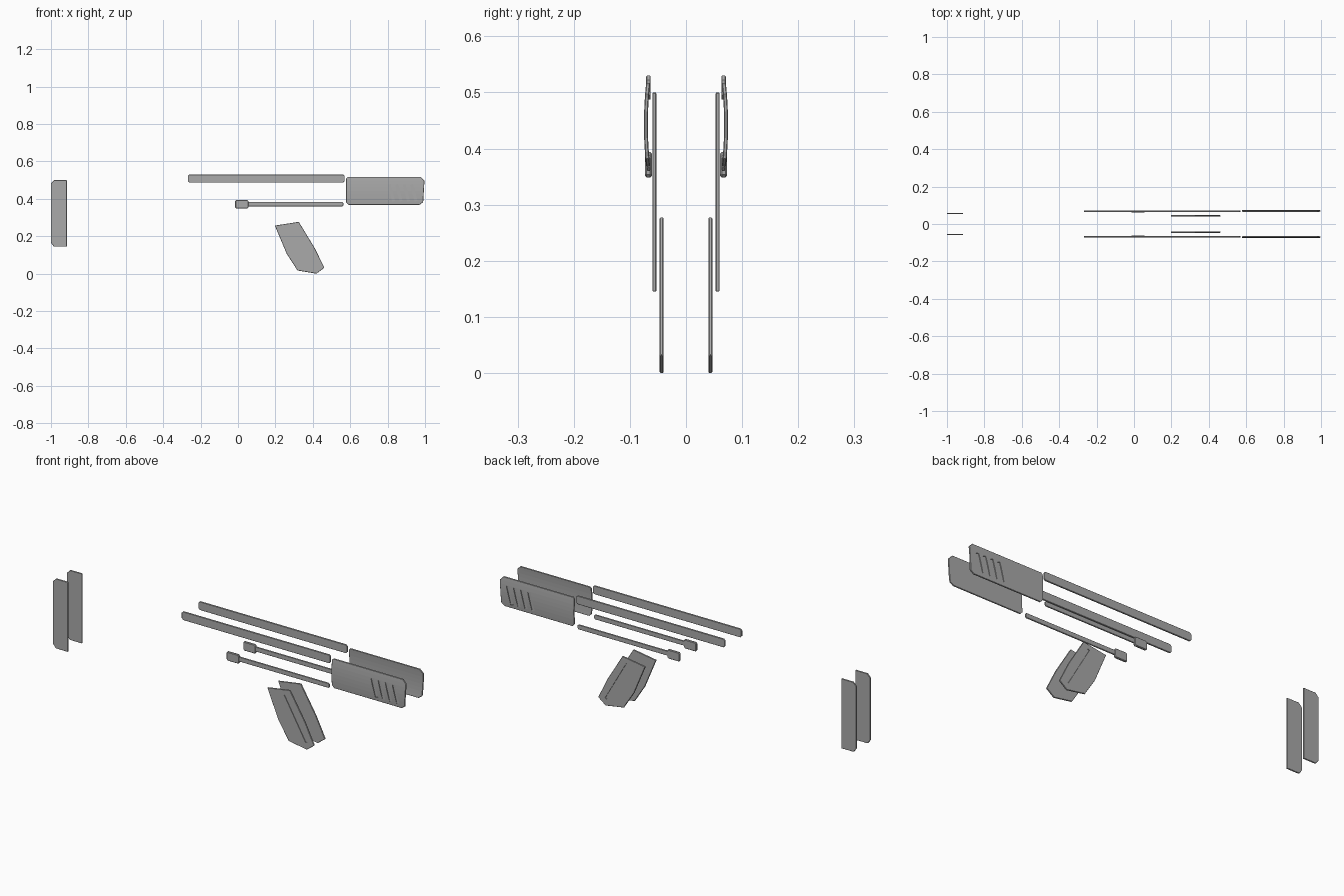
import bpy, bmesh
from mathutils import Vector

cube = bpy.data.objects.get("Cube")
if cube:
    bpy.data.objects.remove(cube, do_unlink=True)

grey = bpy.data.materials.new("plain grey")
grey.use_nodes = True
colour = (0.4, 0.4, 0.4, 1)
grey.diffuse_color = colour
grey.node_tree.nodes["Principled BSDF"].inputs["Base Color"].default_value = colour


def prism(name, outline, y_in, y_out, crown=0):
    """Extrude an x-z outline from y_in to y_out, optionally crowning the outer face."""
    bm = bmesh.new()
    base = bm.faces.new([bm.verts.new((x, y_in, z)) for x, z in outline])
    moved = bmesh.ops.extrude_face_region(bm, geom=[base])["geom"]
    for v in moved:
        if isinstance(v, bmesh.types.BMVert):
            v.co.y = y_out
    if crown:
        low = min(z for x, z in outline)
        high = max(z for x, z in outline)
        mid, half = (low + high) / 2, (high - low) / 2
        for i in range(1, 8):
            cut = Vector((0, 0, low + (high - low) * i / 8))
            bmesh.ops.bisect_plane(bm, geom=bm.verts[:] + bm.edges[:] + bm.faces[:],
                                   plane_co=cut, plane_no=(0, 0, 1))
        for v in bm.verts:
            drop = crown * ((v.co.z - mid) / half) ** 2
            v.co.y -= drop if y_out > 0 else -drop
    bmesh.ops.recalc_face_normals(bm, faces=bm.faces)
    mesh = bpy.data.meshes.new(name)
    bm.to_mesh(mesh)
    bm.free()
    mesh.materials.append(grey)
    obj = bpy.data.objects.new(name, mesh)
    bpy.context.collection.objects.link(obj)
    return obj


def bake(obj):
    """Replace the mesh by its modified result."""
    graph = bpy.context.evaluated_depsgraph_get()
    mesh = bpy.data.meshes.new_from_object(obj.evaluated_get(graph))
    obj.modifiers.clear()
    obj.data = mesh


def bevel(obj, width=0.0015):
    mod = obj.modifiers.new("edge", "BEVEL")
    mod.width = width
    mod.limit_method = "ANGLE"
    mod.angle_limit = 0.9
    bake(obj)


def groove(obj, top, bottom, width, y_floor, side):
    """Cut a straight slot between two x-z points, down to y_floor."""
    a, b = Vector(top), Vector(bottom)
    n = (b - a).orthogonal().normalized() * width / 2
    cutter = prism("slot_cutter", [a - n, a + n, b + n, b - n], side * y_floor, side * 0.1)
    cutter.hide_render = True
    mod = obj.modifiers.new("slot", "BOOLEAN")
    mod.operation = "DIFFERENCE"
    mod.solver = "EXACT"
    mod.object = cutter
    bake(obj)
    bpy.data.objects.remove(cutter, do_unlink=True)


def bar(x0, x1, z0, z1, c):
    """Rectangle with all four corners clipped by c."""
    return [(x0 + c, z0), (x1 - c, z0), (x1, z0 + c), (x1, z1 - c),
            (x1 - c, z1), (x0 + c, z1), (x0, z1 - c), (x0, z0 + c)]


rear_outline = [(-0.915, 0.145), (-0.915, 0.5), (-0.983, 0.5),
                (-1, 0.482), (-1, 0.165), (-0.985, 0.145)]
front_outline = [(0.578, 0.382), (0.59, 0.368), (0.97, 0.368), (0.99, 0.382),
                 (0.997, 0.497), (0.978, 0.517), (0.586, 0.517), (0.578, 0.509)]
grip_outline = [(0.197, 0.26), (0.325, 0.28), (0.41, 0.14), (0.462, 0.035),
                (0.42, 0.003), (0.318, 0.02), (0.26, 0.11)]

for side, label in ((-1, "front"), (1, "back")):
    # Rear plate
    bevel(prism("rear_plate_" + label, rear_outline, side * 0.053, side * 0.06))

    # Long upper rail
    bevel(prism("upper_rail_" + label, bar(-0.268, 0.57, 0.487, 0.53, 0.008),
                side * 0.063, side * 0.071))

    # Thin lower rod and its thicker end block
    bevel(prism("lower_rod_" + label, bar(0.05, 0.563, 0.36, 0.384, 0.006),
                side * 0.063, side * 0.07))
    bevel(prism("rod_end_" + label, bar(-0.015, 0.056, 0.348, 0.394, 0.006),
                side * 0.061, side * 0.073), 0.003)

    # Crowned forward plate with four slanted slots
    plate = prism("forward_plate_" + label, front_outline, side * 0.068, side * 0.075, 0.004)
    bevel(plate)
    for i in range(4):
        x = 0.82 + 0.04 * i
        lean = -side * 0.012
        groove(plate, (x - lean, 0.477), (x + lean, 0.387), 0.016, 0.071, side)

    # Angled grip panel with one long groove
    grip = prism("grip_panel_" + label, grip_outline, side * 0.04, side * 0.047)
    bevel(grip)
    groove(grip, (0.297, 0.25), (0.418, 0.04), 0.01, 0.044, side)

# Rest the model exactly on the ground
for obj in bpy.context.collection.objects:
    if obj.name.startswith("grip_panel"):
        for v in obj.data.vertices:
            v.co.z = max(0, v.co.z - 0.003)
